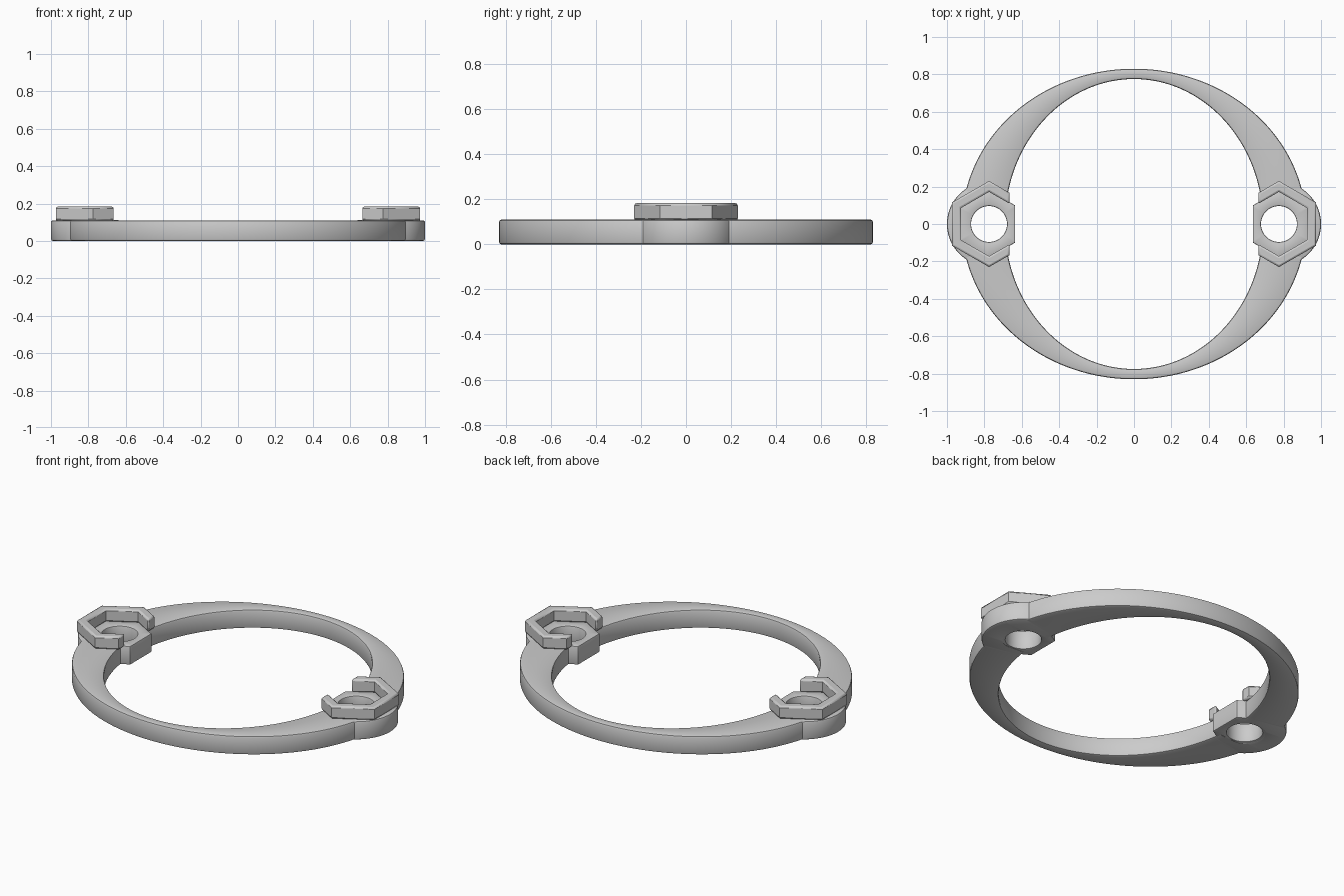
import bpy, bmesh, math

cube = bpy.data.objects.get("Cube")
if cube:
    bpy.data.objects.remove(cube, do_unlink=True)

TOP = 0.11        # height of the flat ring
BOSS_X = 0.775    # centre of each bolt boss

grey = bpy.data.materials.new("Plain grey")
grey.use_nodes = True
grey.diffuse_color = (0.6, 0.6, 0.6, 1)
grey.node_tree.nodes["Principled BSDF"].inputs["Base Color"].default_value = (0.6, 0.6, 0.6, 1)


def add_object(name, bm):
    bmesh.ops.recalc_face_normals(bm, faces=bm.faces)
    mesh = bpy.data.meshes.new(name)
    bm.to_mesh(mesh)
    bm.free()
    mesh.materials.append(grey)
    ob = bpy.data.objects.new(name, mesh)
    bpy.context.collection.objects.link(ob)
    bpy.ops.object.select_all(action="DESELECT")
    ob.select_set(True)
    bpy.context.view_layer.objects.active = ob
    bpy.ops.object.shade_smooth_by_angle(angle=math.radians(30))
    return ob


def washer(name, cx, outer, inner, z0, z1, soft, count):
    """Flat band between two polar outlines, with softened rims."""
    rim = [(1, 0), (0.3, 0.3), (0, 1)]
    section = [(outer, -a * soft, z1 - b * soft) for a, b in rim]
    section += [(outer, -a * soft, z0 + b * soft) for a, b in reversed(rim)]
    section += [(inner, a * soft, z0 + b * soft) for a, b in rim]
    section += [(inner, a * soft, z1 - b * soft) for a, b in reversed(rim)]
    bm = bmesh.new()
    loops = []
    for radius, shift, z in section:
        loop = []
        for i in range(count):
            t = 2 * math.pi * i / count
            r = radius(t) + shift
            loop.append(bm.verts.new((cx + r * math.cos(t), r * math.sin(t), z)))
        loops.append(loop)
    for k, a in enumerate(loops):
        b = loops[(k + 1) % len(loops)]
        for i in range(count):
            j = (i + 1) % count
            bm.faces.new((a[i], a[j], b[j], b[i]))
    return add_object(name, bm)


def oval(t, rx, ry):
    return 1 / math.hypot(math.cos(t) / rx, math.sin(t) / ry)


def boss(t, r):
    """Far side of a boss circle along a ray from the middle."""
    across = BOSS_X * math.sin(t)
    return BOSS_X * abs(math.cos(t)) + math.sqrt(r * r - across * across) if abs(across) < r else 0


# Ring with rounded bosses, notched where the bolt holes pass
washer("ring", 0,
       lambda t: max(oval(t, 0.92, 0.83), boss(t, 0.225)),
       lambda t: max(oval(t, 0.69, 0.775), boss(t, 0.105)),
       0, TOP, 0.01, 720)

for side, label in ((1, "left"), (-1, "right")):
    cx = side * BOSS_X

    # Hexagonal seat, trimmed on its inner side, with a round bolt hole
    def seat_outline(t):
        sector = math.pi / 3
        r = 0.156 / math.cos((t + sector / 2) % sector - sector / 2)
        inward = -side * math.cos(t)
        return min(r, 0.14 / inward) if inward > 0.1 else r

    washer(label + "_nut_seat", cx, seat_outline, lambda t: 0.096,
           0.001, TOP + 0.001, 0.006, 180)

    # Hexagonal wall, open towards the middle of the ring
    def c_path(r, gap=0.11):
        half = [(gap, r - gap * math.tan(math.pi / 6)), (0, r),
                (-r * math.cos(math.pi / 6), r / 2)]
        return half + [(u, -v) for u, v in reversed(half)]

    outer, inner = c_path(0.23), c_path(0.172)
    bm = bmesh.new()
    rows = [[bm.verts.new((cx - side * u, v, z)) for u, v in path]
            for path, z in ((outer, TOP - 0.004), (outer, 0.183),
                            (inner, 0.183), (inner, TOP - 0.004))]
    for a, b in zip(rows, rows[1:] + rows[:1]):
        for i in range(len(a) - 1):
            bm.faces.new((a[i], a[i + 1], b[i + 1], b[i]))
    for end in (0, -1):
        bm.faces.new([row[end] for row in rows])
    wall = add_object(label + "_nut_wall", bm)
    bevel = wall.modifiers.new("soft edges", "BEVEL")
    bevel.width, bevel.segments = 0.01, 2
    bevel.limit_method, bevel.angle_limit = "ANGLE", math.radians(65)
